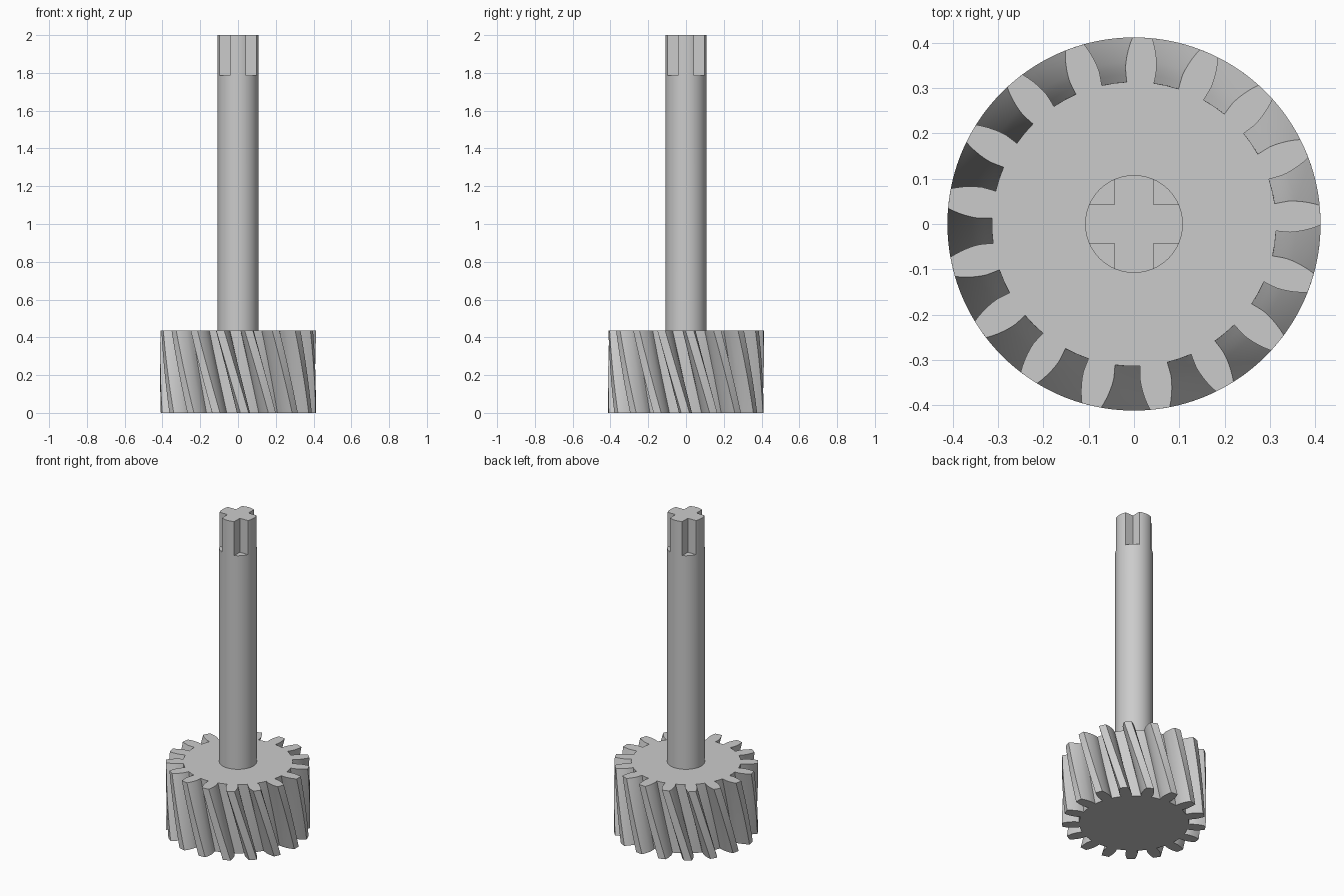
import bpy, bmesh
from math import radians, sin, cos, tau
from mathutils import Matrix

cube = bpy.data.objects.get("Cube")
if cube:
    bpy.data.objects.remove(cube, do_unlink=True)

GREY = (0.6, 0.6, 0.6, 1)
steel = bpy.data.materials.new("plain grey")
steel.use_nodes = True
steel.diffuse_color = GREY
steel.node_tree.nodes["Principled BSDF"].inputs["Base Color"].default_value = GREY

GEAR_TOP = 0.435
TEETH = 17


def add_object(name, bm):
    bmesh.ops.recalc_face_normals(bm, faces=bm.faces)
    mesh = bpy.data.meshes.new(name)
    bm.to_mesh(mesh)
    bm.free()
    mesh.materials.append(steel)
    obj = bpy.data.objects.new(name, mesh)
    bpy.context.collection.objects.link(obj)
    bpy.ops.object.select_all(action='DESELECT')
    obj.select_set(True)
    bpy.context.view_layer.objects.active = obj
    return obj


# Helical gear: one tooth flank as (radius, half angle), mirrored and repeated
flank = [(0.314, 0.096), (0.33, 0.099), (0.345, 0.1), (0.358, 0.095),
         (0.372, 0.087), (0.386, 0.077), (0.4, 0.065), (0.412, 0.053)]
tooth = [(r, -a) for r, a in flank] + [(0.412, 0)] + [(r, a) for r, a in reversed(flank)]
tooth.append((0.314, tau / TEETH / 2))
profile = [(r, a + k * tau / TEETH) for k in range(TEETH) for r, a in tooth]

bm = bmesh.new()
LAYERS = 16
TWIST = radians(18)
rings = []
for i in range(LAYERS + 1):
    t = i / LAYERS
    turn = radians(87.4) + TWIST * (1 - t)
    rings.append([bm.verts.new((r * cos(a + turn), r * sin(a + turn), GEAR_TOP * t))
                  for r, a in profile])
n = len(profile)
for low, high in zip(rings, rings[1:]):
    for j in range(n):
        k = (j + 1) % n
        bm.faces.new((low[j], low[k], high[k], high[j]))
bm.faces.new(rings[0])
bm.faces.new(rings[-1])
add_object("helical_gear", bm)
bpy.ops.object.shade_smooth_by_angle(angle=radians(25))

# Four corner blocks that leave a cross-shaped drive end
ARM, NOTCH_Z = 0.043, 1.785
bm = bmesh.new()
for sx in (-1, 1):
    for sy in (-1, 1):
        mid = Matrix.Translation((sx * (ARM + 0.1), sy * (ARM + 0.1), NOTCH_Z + 0.2))
        bmesh.ops.create_cube(bm, size=1, matrix=mid @ Matrix.Diagonal((0.2, 0.2, 0.4, 1)))
cutter = add_object("notch_cutter", bm)
cutter.hide_render = True

# Round shaft rising from the gear
SHAFT_BASE = GEAR_TOP - 0.02
bm = bmesh.new()
bmesh.ops.create_cone(bm, cap_ends=True, segments=64, radius1=0.108, radius2=0.108,
                      depth=2 - SHAFT_BASE,
                      matrix=Matrix.Translation((0, 0, (2 + SHAFT_BASE) / 2)))
shaft = add_object("shaft", bm)
cut = shaft.modifiers.new("cross_end", 'BOOLEAN')
cut.operation = 'DIFFERENCE'
cut.solver = 'EXACT'
cut.object = cutter
bpy.ops.object.modifier_apply(modifier=cut.name)
bpy.data.objects.remove(cutter, do_unlink=True)
bpy.ops.object.shade_smooth_by_angle(angle=radians(25))
